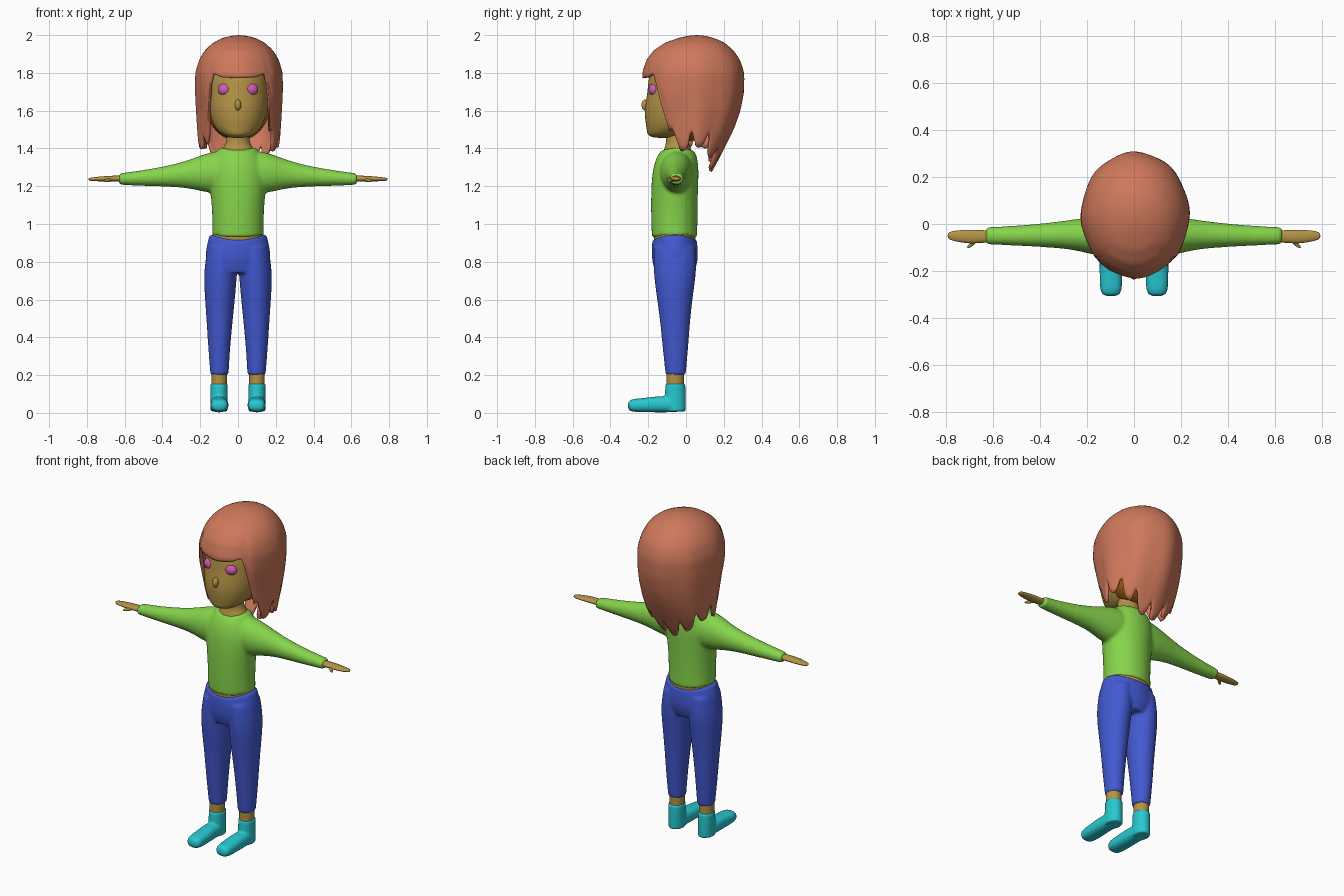
import bpy, bmesh, math
from mathutils import Vector

cube = bpy.data.objects.get("Cube")
if cube:
    bpy.data.objects.remove(cube, do_unlink=True)


def material(name, r, g, b):
    m = bpy.data.materials.new(name)
    m.use_nodes = True
    m.diffuse_color = (r, g, b, 1)
    m.node_tree.nodes["Principled BSDF"].inputs["Base Color"].default_value = (r, g, b, 1)
    return m


SKIN = material("skin tan", 0.45, 0.29, 0.06)
HAIR = material("hair copper", 0.62, 0.19, 0.105)
LINING = material("scalp orange", 0.50, 0.15, 0.01)
GREEN = material("shirt green", 0.24, 0.66, 0.07)
BLUE = material("trouser blue", 0.055, 0.10, 0.64)
CYAN = material("shoe cyan", 0.02, 0.58, 0.64)
PINK = material("eye pink", 0.63, 0.11, 0.45)

SIDES = 16
AXES = {"x": (1, 2), "y": (0, 2), "z": (0, 1)}   # directions of the two ring radii


def loft(bm, axis, rings, flat=True, k=1.0):
    """Closed tube through rings (x, y, z, radius a, radius b, dip)."""
    rings = [Vector(tuple(r) + (0,) * (6 - len(r))) for r in rings]
    if flat:   # tight rings hold crisp ends when subdivided
        def inset(r):
            return Vector((*r[:3], r[3] * .9, r[4] * .9, r[5]))
        first, last = rings[0], rings[-1]
        rings = ([inset(first), first, first.lerp(rings[1], .06)] + rings[1:-1]
                 + [last.lerp(rings[-2], .06), last, inset(last)])
    u, v = AXES[axis]
    loops = []
    for r in rings:
        loop = []
        for i in range(SIDES):
            a = math.tau * i / SIDES
            c, s = math.cos(a), math.sin(a)
            p = Vector(r[:3])
            p[u] += r[3] * 1.025 * math.copysign(abs(c) ** k, c)
            p[v] += r[4] * 1.025 * math.copysign(abs(s) ** k, s)
            p.z -= r[5] * s * s
            loop.append(bm.verts.new(p))
        loops.append(loop)
    for lo, hi in zip(loops, loops[1:]):
        for i in range(SIDES):
            j = (i + 1) % SIDES
            bm.faces.new((lo[i], lo[j], hi[j], hi[i]))
    bm.faces.new(loops[0][::-1])
    bm.faces.new(loops[-1])


def finish(bm, name, mat):
    bmesh.ops.recalc_face_normals(bm, faces=bm.faces)
    for f in bm.faces:
        f.smooth = True
    me = bpy.data.meshes.new(name)
    bm.to_mesh(me)
    bm.free()
    me.materials.append(mat)
    ob = bpy.data.objects.new(name, me)
    bpy.context.collection.objects.link(ob)
    return ob


def part(name, mat, lofts, mirror=False, blend=False):
    bm = bmesh.new()
    for args in lofts:
        loft(bm, *args)
    ob = finish(bm, name, mat)
    if mirror:
        ob.modifiers.new("mirror", "MIRROR").use_mirror_merge = False
    sub = ob.modifiers.new("round", "SUBSURF")
    sub.levels = sub.render_levels = 2
    if blend:   # fuse overlapping tubes into one soft skin
        rm = ob.modifiers.new("fuse", "REMESH")
        rm.mode, rm.voxel_size, rm.use_smooth_shade = "VOXEL", blend, True
        sm = ob.modifiers.new("soften", "SMOOTH")
        sm.factor, sm.iterations = .5, 6
    return ob


def ball(name, mat, centre, radii, mirror=False):
    bm = bmesh.new()
    bmesh.ops.create_uvsphere(bm, u_segments=32, v_segments=20, radius=1)
    bmesh.ops.scale(bm, vec=radii, verts=bm.verts)
    bmesh.ops.translate(bm, vec=centre, verts=bm.verts)
    ob = finish(bm, name, mat)
    if mirror:
        ob.modifiers.new("mirror", "MIRROR").use_mirror_merge = False
    return ob


# Shirt: torso and sleeves fused
torso = [(0, -.06, .94, .137, .12, .01), (0, -.062, 1.0, .135, .122), (0, -.062, 1.1, .138, .123),
         (0, -.06, 1.2, .15, .124), (0, -.055, 1.28, .155, .122), (0, -.05, 1.34, .135, .112),
         (0, -.045, 1.38, .112, .095), (0, -.045, 1.405, .095, .08, .015)]
sleeve = [(-.05, -.05, 1.28, .09, .1), (.1, -.05, 1.275, .09, .115), (.18, -.05, 1.27, .08, .1),
          (.25, -.045, 1.265, .065, .077), (.35, -.047, 1.255, .053, .057),
          (.5, -.05, 1.243, .042, .042), (.63, -.05, 1.238, .037, .03)]
part("shirt", GREEN, [("z", torso), ("x", sleeve)], mirror=True, blend=.009)

# Trousers: hips and legs fused
hips = [(0, -.06, .74, .13, .1), (0, -.058, .8, .172, .122), (0, -.06, .87, .17, .122),
        (0, -.06, .945, .15, .117, .03)]
leg = [(.098, -.055, .2, .048, .053), (.1, -.056, .35, .058, .068), (.097, -.058, .5, .07, .08),
       (.095, -.06, .65, .083, .1), (.092, -.058, .76, .088, .115), (.08, -.06, .88, .08, .11)]
part("trousers", BLUE, [("z", hips), ("z", leg)], mirror=True, blend=.008)

# Skin showing between the clothes
part("waist", SKIN, [("z", [(0, -.06, .86, .13, .1), (0, -.06, .92, .14, .112), (0, -.06, .98, .128, .112)])])
part("ankles", SKIN, [("z", [(.1, -.057, .1, .04, .045), (.1, -.057, .24, .042, .046)])], mirror=True)
part("neck", SKIN, [("z", [(0, -.045, 1.36, .1, .083), (0, -.045, 1.398, .082, .07), (0, -.045, 1.425, .064, .06),
                           (0, -.05, 1.46, .058, .058), (0, -.05, 1.54, .058, .06)])])

# Hands with thumbs
palm = [(.6, -.053, 1.24, .026, .017), (.64, -.053, 1.24, .026, .016), (.69, -.054, 1.24, .03, .015),
        (.74, -.052, 1.238, .026, .012), (.78, -.05, 1.237, .019, .009), (.793, -.05, 1.237, .009, .005)]
thumb = [(.665, -.06, 1.236, .014, .011), (.685, -.078, 1.232, .015, .01),
         (.7, -.092, 1.229, .01, .008), (.71, -.1, 1.228, .004, .004)]
part("hands", SKIN, [("x", palm, False), ("x", thumb, False)], mirror=True)

# Ankle shoes
shaft = [(.1, -.058, .008, .045, .056), (.1, -.057, .08, .045, .056), (.1, -.056, .155, .046, .052)]
foot = [(.1, -.01, .042, .04, .035), (.1, -.08, .044, .045, .041), (.1, -.15, .046, .046, .043),
        (.098, -.22, .041, .048, .037), (.098, -.28, .04, .047, .035), (.098, -.309, .038, .034, .024)]
part("shoes", CYAN, [("z", shaft), ("y", foot, False, .8)], mirror=True, blend=.006)

# Head, nose and eyes
skull = [(0, -.12, 1.455, .04, .05), (0, -.115, 1.47, .08, .09), (0, -.09, 1.5, .115, .117),
         (0, -.06, 1.55, .143, .157), (0, -.045, 1.62, .158, .174), (0, -.03, 1.7, .16, .172),
         (0, -.02, 1.78, .16, .18), (0, 0, 1.86, .14, .16), (0, .02, 1.92, .08, .1)]
part("head", SKIN, [("z", skull, False)])
ball("nose", SKIN, (0, -.213, 1.63), (.017, .023, .03))
ball("eyes", PINK, (.07, -.168, 1.712), (.037, .03, .033), mirror=True)
ball("scalp_lining", LINING, (0, .02, 1.65), (.175, .18, .21))


# Hair: one shell hanging from the crown, cut to a strandy hem
def lookup(table, key):
    for a, b in zip(table, table[1:]):
        if key <= b[0]:
            f = max(0, (key - a[0]) / (b[0] - a[0]))
            return [p + (q - p) * f for p, q in zip(a[1:], b[1:])]
    return table[-1][1:]


# height, half width, front y, back y
outline = [(1.26, .15, -.1, .13), (1.4, .21, -.12, .2), (1.5, .218, -.16, .25), (1.6, .224, -.19, .285),
           (1.7, .23, -.228, .305), (1.8, .23, -.23, .307), (1.87, .21, -.208, .285), (1.92, .18, -.17, .25),
           (1.96, .137, -.11, .205), (1.985, .088, -.04, .15), (1.996, .045, .01, .105), (2.0, .004, .055, .065)]
# angle from the front, hem height
hem = [(0, 1.77), (25, 1.775), (38, 1.80), (43, 1.72), (49, 1.45), (62, 1.37), (85, 1.40),
       (110, 1.40), (130, 1.35), (155, 1.29), (180, 1.26)]
COLS, ROWS = 96, 26
bm = bmesh.new()
grid = []
for r in range(ROWS + 1):
    row = []
    for c in range(COLS):
        deg = 360 * c / COLS
        side = min(deg, 360 - deg)
        a = math.radians(deg)
        bottom = lookup(hem, side)[0]
        if side > 50:
            bottom += .1 * abs(math.cos(6 * a + .5)) ** 6
        z = 2 - (2 - bottom) * (r / ROWS) ** 1.6
        rx, front, back = lookup(outline, z)
        mid, ry = (front + back) / 2, (back - front) / 2
        wave = 1 + .018 * math.sin(8 * a + 1) * min(1, (2 - z) * 2.5)
        row.append(bm.verts.new((.005 + rx * wave * math.sin(a), mid - ry * wave * math.cos(a), z)))
    grid.append(row)
for up, low in zip(grid, grid[1:]):
    for i in range(COLS):
        j = (i + 1) % COLS
        bm.faces.new((up[i], low[i], low[j], up[j]))
bm.faces.new(grid[0])
hair = finish(bm, "hair", HAIR)
thick = hair.modifiers.new("thickness", "SOLIDIFY")
thick.thickness, thick.offset = .02, -1
soft = hair.modifiers.new("soften", "SMOOTH")
soft.factor, soft.iterations = .5, 2
